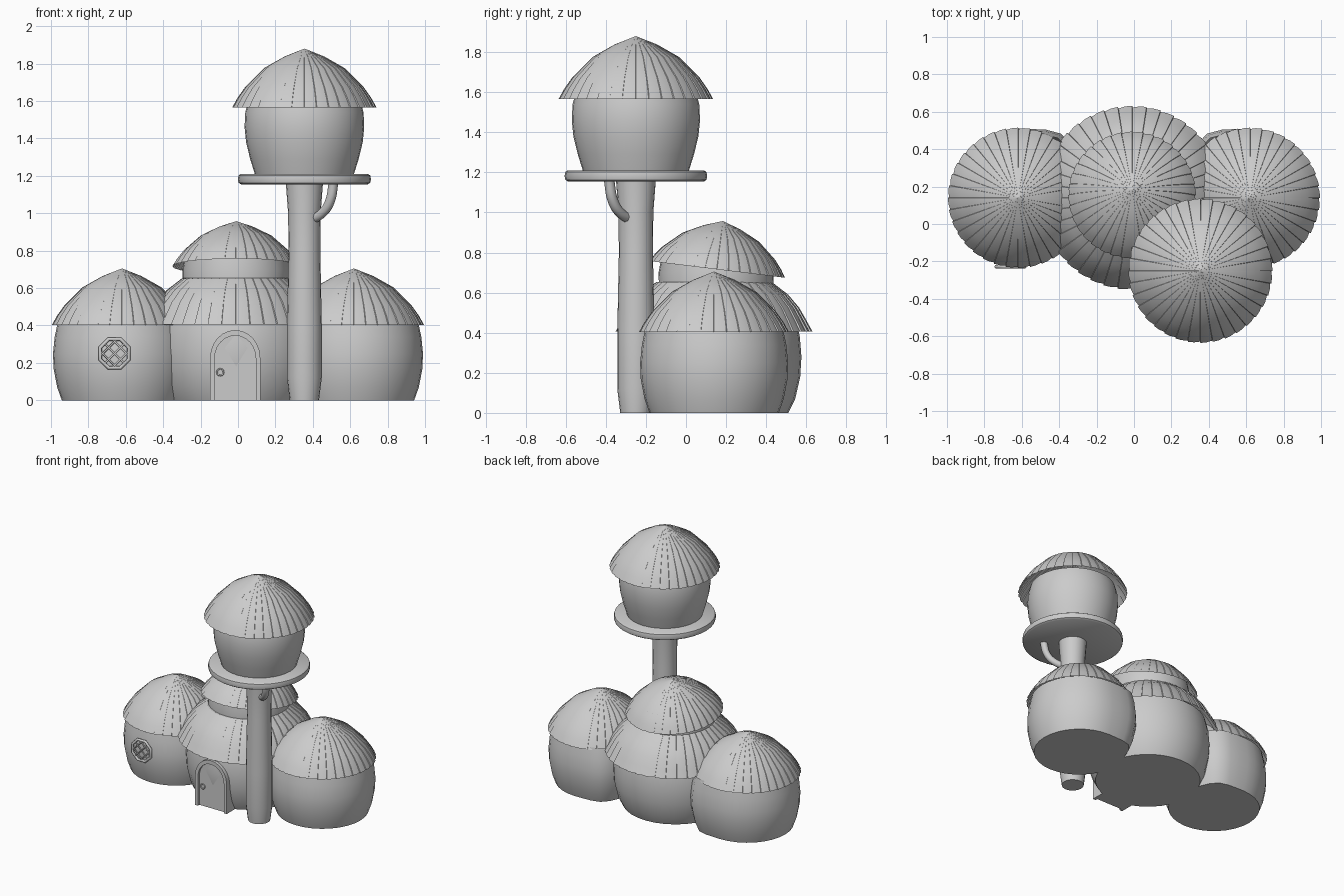
import bpy, bmesh
from math import sin, cos, pi, radians, exp
from mathutils import Matrix, Vector

if "Cube" in bpy.data.objects:
    bpy.data.objects.remove(bpy.data.objects["Cube"])


def finish(name, bm, angle=35):
    bmesh.ops.remove_doubles(bm, verts=bm.verts, dist=0.0004)
    bmesh.ops.recalc_face_normals(bm, faces=bm.faces)
    me = bpy.data.meshes.new(name)
    bm.to_mesh(me)
    bm.free()
    ob = bpy.data.objects.new(name, me)
    bpy.context.collection.objects.link(ob)
    bpy.ops.object.select_all(action='DESELECT')
    ob.select_set(True)
    bpy.context.view_layer.objects.active = ob
    bpy.ops.object.shade_smooth_by_angle(angle=radians(angle))
    return ob


def lathe(name, profile, spokes, loc, angle=35, tilt=0):
    """Revolve (radius, z) points; spokes are (angle, radius factor)."""
    bm = bmesh.new()
    rings = [[bm.verts.new((r * k * cos(a), r * k * sin(a), z)) for a, k in spokes]
             for r, z in profile]
    n = len(spokes)
    for lo, hi in zip(rings, rings[1:]):
        for i in range(n):
            j = (i + 1) % n
            bm.faces.new((lo[i], lo[j], hi[j], hi[i]))
    bm.transform(Matrix.Translation(loc) @ Matrix.Rotation(tilt, 4, 'X'))
    return finish(name, bm, angle)


def even(n):
    return [(2 * pi * i / n, 1) for i in range(n)]


def pleats(n=36):
    # each thatch panel overlaps the next with a small step
    s = []
    for i in range(n):
        s += [(2 * pi * i / n, 1.0), (2 * pi * (i + 0.5) / n, 0.996),
              (2 * pi * (i + 0.96) / n, 0.982)]
    return s


def tube(name, pts, radius, smooth=True, cyclic=False):
    cu = bpy.data.curves.new(name, 'CURVE')
    cu.dimensions = '3D'
    cu.bevel_depth = radius
    cu.bevel_resolution = 2
    cu.use_fill_caps = True
    sp = cu.splines.new('BEZIER' if smooth else 'POLY')
    if smooth:
        sp.bezier_points.add(len(pts) - 1)
        for p, c in zip(sp.bezier_points, pts):
            p.co = c
            p.handle_left_type = p.handle_right_type = 'AUTO'
    else:
        sp.points.add(len(pts) - 1)
        for p, c in zip(sp.points, pts):
            p.co = (*c, 1)
    sp.use_cyclic_u = cyclic
    ob = bpy.data.objects.new(name, cu)
    bpy.context.collection.objects.link(ob)
    return ob


def slab(name, outline, y0, y1):
    """Extrude an (x, z) outline along y."""
    bm = bmesh.new()
    f = bm.faces.new([bm.verts.new((x, y0, z)) for x, z in outline])
    g = bmesh.ops.extrude_face_region(bm, geom=[f])['geom']
    bmesh.ops.translate(bm, vec=(0, y1 - y0, 0),
                        verts=[v for v in g if isinstance(v, bmesh.types.BMVert)])
    return finish(name, bm, 30)


ROOF = [(0.382, 0), (0.354, 0.05), (0.315, 0.105), (0.215, 0.205), (0.105, 0.267), (0, 0.308)]
CX = -0.01

# side huts, walls bulging slightly at the inner back corner
for label, s in (("left", -1), ("right", 1)):
    inner = pi / 2 + s * 0.62
    spokes = [(a, 1 + 0.12 * exp(-((a - inner) / 0.3) ** 2)) for a, _ in even(32)]
    lathe(label + "_hut_wall", [(0, 0), (0.322, 0), (0.347, 0.07), (0.366, 0.17), (0.369, 0.25),
                                (0.36, 0.34), (0.343, 0.42)], spokes, (s * 0.62, 0.14, 0))
    lathe(label + "_hut_roof", [(r * 0.982, z * 0.98) for r, z in ROOF], pleats(),
          (s * 0.62, 0.14, 0.403), 30)

# main hut
lathe("main_wall", [(0, 0), (0.37, 0), (0.405, 0.07), (0.43, 0.18), (0.436, 0.28),
                    (0.428, 0.38), (0.41, 0.46)], even(32), (CX, 0.14, 0))
lathe("main_lower_roof", [(0.492, 0.405), (0.462, 0.46), (0.425, 0.525), (0.37, 0.59),
                          (0.29, 0.652), (0.26, 0.655)], pleats(40), (CX, 0.14, 0), 30)
lathe("main_neck", [(0.285, 0.63), (0.287, 0.7), (0.27, 0.79)], even(32), (CX, 0.15, 0))
lathe("main_upper_roof", [(r * 0.895, z * 0.79) for r, z in ROOF], pleats(),
      (CX, 0.155, 0.716), 30, radians(-7))

# tower
T = (0.355, -0.25, 0)
lathe("tower_trunk", [(0, 0), (0.078, 0), (0.093, 0.12), (0.093, 0.4), (0.085, 0.8),
                      (0.087, 1.0), (0.1, 1.17)], even(20), T)
lathe("tower_platform", [(0, 1.155), (0.34, 1.155), (0.352, 1.163), (0.356, 1.182),
                         (0.352, 1.202), (0.34, 1.21), (0, 1.21)], even(36), T)
lathe("tower_wall", [(0.262, 1.2), (0.29, 1.29), (0.312, 1.38), (0.32, 1.46),
                     (0.316, 1.54), (0.3, 1.6)], even(32), T)
lathe("tower_roof", [(r * 1.01, z * 1.02) for r, z in ROOF], pleats(), (T[0], T[1], 1.566), 30)
tube("tower_branch", [(0.38, -0.27, 0.96), (0.45, -0.33, 1.0), (0.49, -0.365, 1.06),
                      (0.512, -0.385, 1.17)], 0.026)

# arched door, frame and ring handle
def arch(r, spring, n=12):
    return ([(CX - 0.005 - r, 0)] +
            [(CX - 0.005 - r * cos(pi * i / n), spring + r * 1.1 * sin(pi * i / n))
             for i in range(n + 1)] + [(CX - 0.005 + r, 0)])

slab("door", arch(0.112, 0.225), -0.2, -0.29)
outer, inside = arch(0.134, 0.228), arch(0.11, 0.225)
slab("door_frame", outer + inside[::-1], -0.2, -0.308)
tube("door_handle", [(-0.095 + 0.018 * cos(a), -0.293, 0.15 + 0.018 * sin(a))
                     for a, _ in even(12)], 0.004, False, True)

# octagonal lattice window on the left hut
WX, WY, WZ, WR = -0.66, -0.228, 0.25, 0.083
tube("window_frame", [(WX + WR * cos(a + pi / 8), WY, WZ + WR * sin(a + pi / 8))
                      for a, _ in even(8)], 0.01, False, True)
for k, d in enumerate((-0.045, 0, 0.045)):
    h = (WR ** 2 - d ** 2) ** 0.5
    for m in (-1, 1):
        c = Vector((m * d, 0, d)) * 0.707
        u = Vector((m, 0, -1)) * 0.707 * h
        o = Vector((WX, WY - 0.002, WZ))
        tube(f"window_bar_{k}_{'a' if m < 0 else 'b'}", [o + c - u, o + c + u], 0.005, False)
